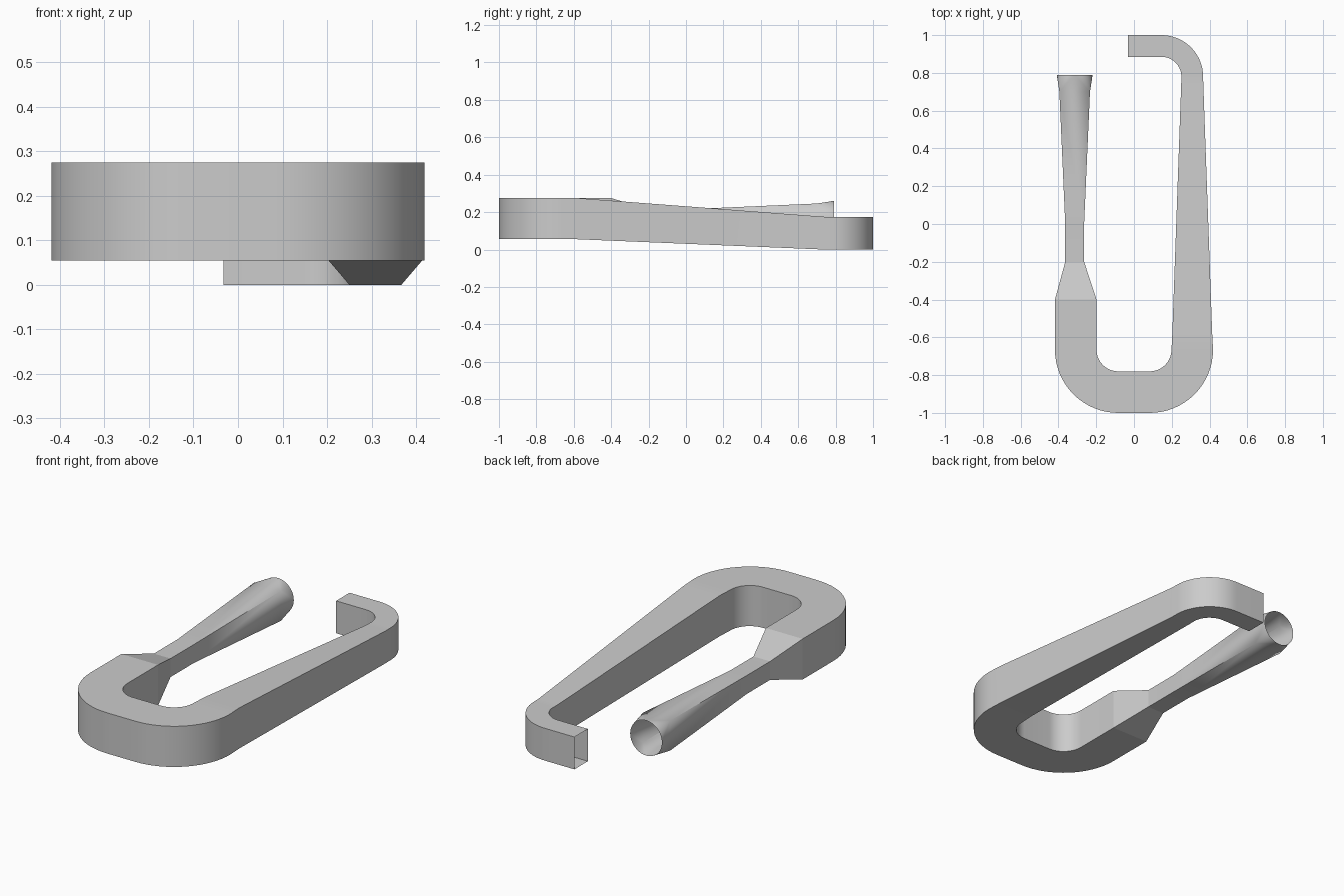
import bpy, bmesh
from math import sin, cos, radians, pi

cube = bpy.data.objects.get("Cube")
if cube:
    bpy.data.objects.remove(cube, do_unlink=True)

mat = bpy.data.materials.new("light grey")
grey = (0.6, 0.6, 0.6, 1)
mat.use_nodes = True
mat.diffuse_color = grey
mat.node_tree.nodes["Principled BSDF"].inputs["Base Color"].default_value = grey

ARM = 0.3085            # distance of both arms from the centre line
MID = 0.165             # height of the thin shank's axis
SHANK = -0.314
LOW, HIGH = (0.0, 0.175), (0.055, 0.275)

bm = bmesh.new()
rings = []


def section(x, y, heading, width, span):
    """Add a rectangular ring facing along the heading, in degrees."""
    a = radians(heading)
    sx, sy = sin(a) * width / 2, -cos(a) * width / 2
    rings.append([bm.verts.new((x + k * sx, y + k * sy, span[up]))
                  for k, up in ((-1, 0), (1, 0), (1, 1), (-1, 1))])


def bend(cx, cy, radius, start, width, span, steps=16):
    """Add a clockwise quarter turn."""
    for i in range(steps + 1):
        deg = start - 90 * i / steps
        a = radians(deg)
        section(cx + radius * cos(a), cy + radius * sin(a), deg - 90, width, span)


def shank(y, half):
    section(SHANK, y, 90, 2 * half, (MID - half, MID + half))


# Hook tip, small bend and sloping long arm
section(-0.032, 0.9425, 0, 0.115, LOW)
bend(ARM - 0.1625, 0.78, 0.1625, 90, 0.115, LOW)
section(ARM, 0.74, -90, 0.117, LOW)
section(ARM, -0.58, -90, 0.211, HIGH)
# Wide U-shaped base
bend(ARM - 0.225, -0.665, 0.225, 0, 0.22, HIGH)
bend(0.225 - ARM, -0.665, 0.225, -90, 0.22, HIGH)
section(-ARM, -0.4, 90, 0.22, HIGH)
# Thin shank that flares again
shank(-0.2, 0.05)
shank(0.0, 0.05)
shank(0.7, 0.081)

for a, b in zip(rings, rings[1:]):
    for i in range(4):
        j = (i + 1) % 4
        bm.faces.new((a[i], b[i], b[j], a[j]))

# Square-to-round open mouth
N = 12
mouth = []
for i in range(4 * N):
    a = pi + i * pi / (2 * N)
    mouth.append(bm.verts.new((SHANK + 0.095 * cos(a), 0.79, MID + 0.095 * sin(a))))
for i, corner in enumerate(rings[-1]):
    for k in range(N):
        bm.faces.new((corner, mouth[i * N + k], mouth[(i * N + k + 1) % (4 * N)]))
    bm.faces.new((corner, mouth[(i + 1) * N % (4 * N)], rings[-1][(i + 1) % 4]))

mesh = bpy.data.meshes.new("hook_body")
bm.to_mesh(mesh)
bm.free()
mesh.materials.append(mat)
body = bpy.data.objects.new("hook_body", mesh)
bpy.context.collection.objects.link(body)
bpy.context.view_layer.objects.active = body
body.select_set(True)
bpy.ops.object.shade_smooth_by_angle(angle=radians(14))
